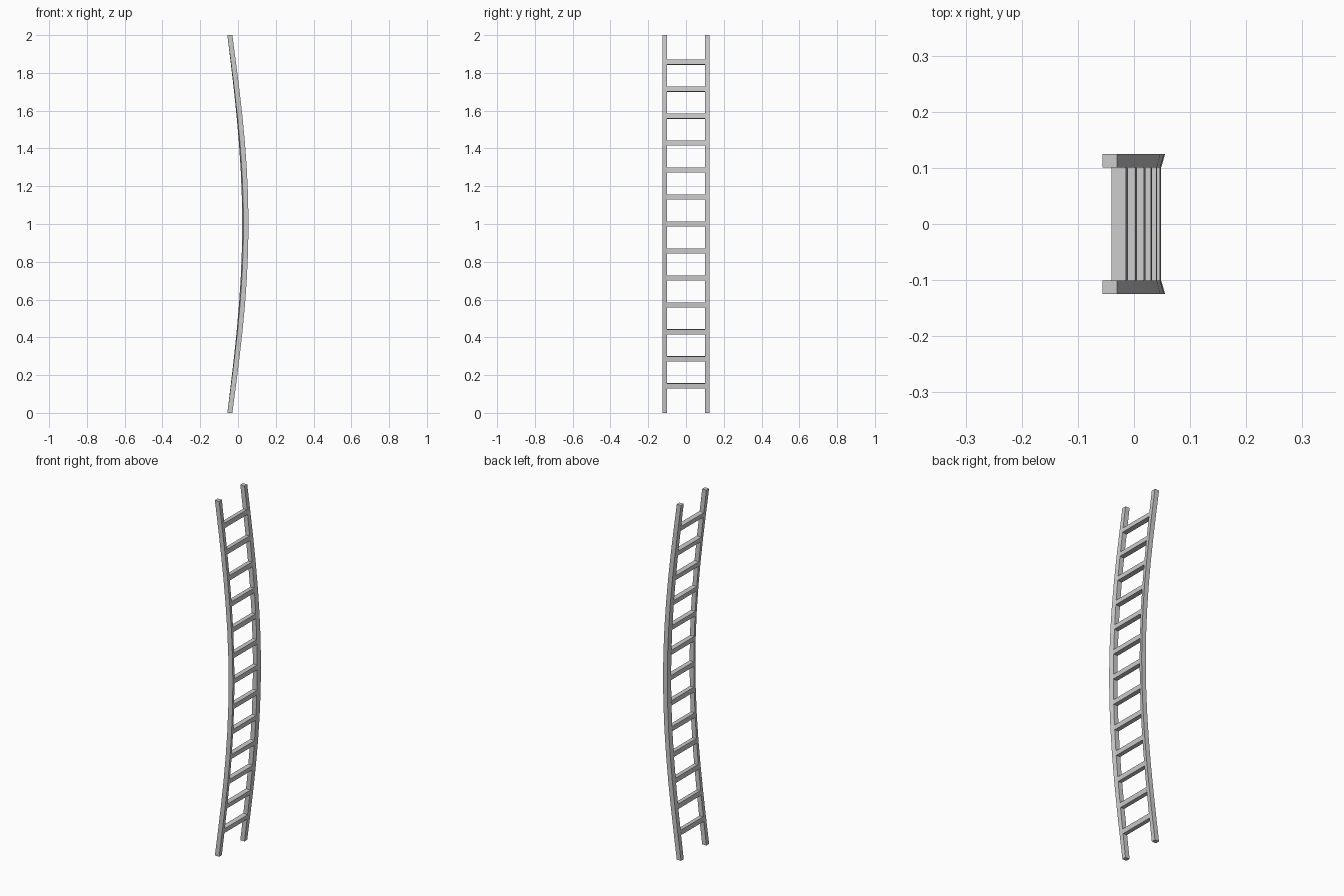
import bpy, bmesh
from math import cos, sin, pi, atan

if "Cube" in bpy.data.objects:
    bpy.data.objects.remove(bpy.data.objects["Cube"])

END_X = -0.0432      # centre line x at both ends
HALF = 0.0132        # half thickness of rails and rungs
OUT_Y, IN_Y = 0.125, 0.101
RUNGS = 13
SEGS = 14


def bow(z, amount):
    return END_X + amount * cos(pi / 2 * (z - 1))


def mesh_object(name, bm):
    bmesh.ops.recalc_face_normals(bm, faces=bm.faces)
    me = bpy.data.meshes.new(name)
    bm.to_mesh(me)
    bm.free()
    ob = bpy.data.objects.new(name, me)
    bpy.context.collection.objects.link(ob)
    return ob


def loft(name, rings):
    bm = bmesh.new()
    loops = [[bm.verts.new(p) for p in ring] for ring in rings]
    for a, b in zip(loops, loops[1:]):
        for i in range(4):
            j = (i + 1) % 4
            bm.faces.new((a[i], a[j], b[j], b[i]))
    bm.faces.new(loops[0])
    bm.faces.new(loops[-1])
    return mesh_object(name, bm)


# Bowed side rails: the inner edges bow slightly less than the outer ones
for name, s in (("left_rail", -1), ("right_rail", 1)):
    rings = []
    for k in range(SEGS + 1):
        z = 2 * k / SEGS
        xo, xi = bow(z, 0.0855), bow(z, 0.0785)
        rings.append([(xo - HALF, s * OUT_Y, z), (xo + HALF, s * OUT_Y, z),
                      (xi + HALF, s * IN_Y, z), (xi - HALF, s * IN_Y, z)])
    loft(name, rings)

# Rungs, each tilted to follow the curve
for k in range(1, RUNGS + 1):
    z = 2 * k / (RUNGS + 1)
    x = bow(z, 0.0785)
    t = atan(-0.0785 * pi / 2 * sin(pi / 2 * (z - 1)))
    c, s = cos(t) * HALF, sin(t) * HALF
    section = [(x + a * c + b * s, z - a * s + b * c)
               for a, b in ((-1, -1), (1, -1), (1, 1), (-1, 1))]
    loft(f"rung_{k}", [[(px, y, pz) for px, pz in section]
                       for y in (-IN_Y - 0.001, IN_Y + 0.001)])
